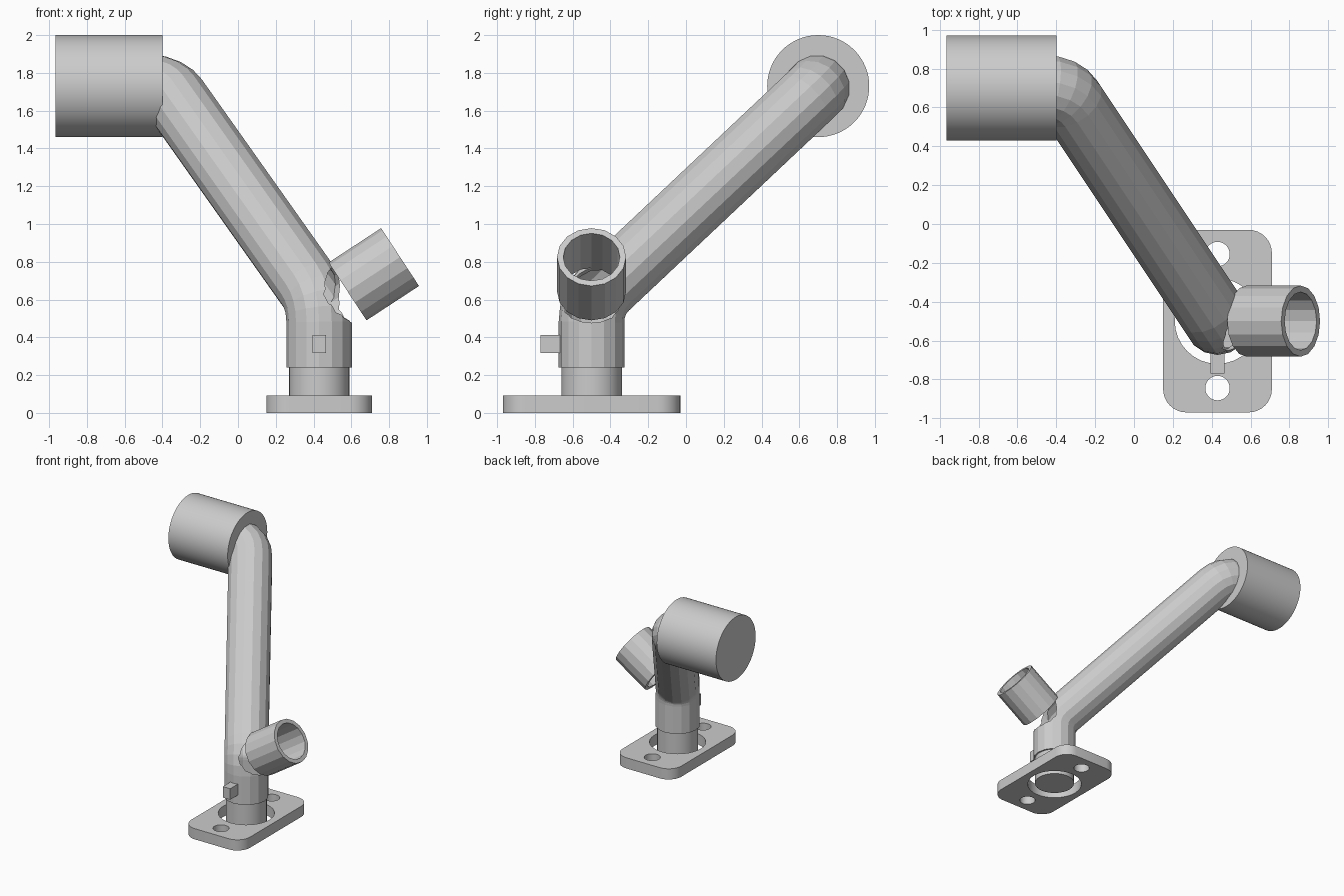
import bpy, bmesh, math
from mathutils import Vector

if "Cube" in bpy.data.objects:
    bpy.data.objects.remove(bpy.data.objects["Cube"])

CX, CY = 0.43, -0.5  # vertical axis of the base


def make_object(name, bm):
    bmesh.ops.recalc_face_normals(bm, faces=bm.faces)
    mesh = bpy.data.meshes.new(name)
    bm.to_mesh(mesh)
    bm.free()
    ob = bpy.data.objects.new(name, mesh)
    bpy.context.collection.objects.link(ob)
    return ob


def cylinder(name, a, b, r, sides):
    a, b = Vector(a), Vector(b)
    bpy.ops.mesh.primitive_cylinder_add(
        vertices=sides, radius=r, depth=(b - a).length, location=(a + b) / 2,
        rotation=(b - a).to_track_quat('Z', 'Y').to_euler())
    ob = bpy.context.object
    ob.name = name
    return ob


def smooth(ob):
    bpy.ops.object.select_all(action='DESELECT')
    ob.select_set(True)
    bpy.context.view_layer.objects.active = ob
    bpy.ops.object.shade_smooth_by_angle(angle=math.radians(30))


def cut(ob, cutter):
    mod = ob.modifiers.new("cut", 'BOOLEAN')
    mod.operation, mod.solver, mod.object = 'DIFFERENCE', 'EXACT', cutter
    bpy.context.view_layer.objects.active = ob
    bpy.ops.object.modifier_apply(modifier=mod.name)
    bpy.data.objects.remove(cutter)


def bend(start, corner, end, n=5):
    s, c, e = Vector(start), Vector(corner), Vector(end)
    return [s * (1 - t) ** 2 + c * 2 * t * (1 - t) + e * t * t
            for t in (i / (n - 1) for i in range(n))]


def hollow_pipe(name, path, outer, inner, sides):
    # sweep an outer and an inner ring along the path, then close the ends
    path = [Vector(p) for p in path]
    bm = bmesh.new()
    side = Vector((1, 0, 0))
    prev = None
    shells = ([], [])
    for i, p in enumerate(path):
        tan = (path[min(i + 1, len(path) - 1)] - path[max(i - 1, 0)]).normalized()
        if prev:
            side = prev.rotation_difference(tan) @ side
        side = (side - tan * side.dot(tan)).normalized()
        up = tan.cross(side)
        prev = tan
        for shell, r in zip(shells, (outer, inner)):
            shell.append([bm.verts.new(p + r * (side * math.cos(a) + up * math.sin(a)))
                          for a in (2 * math.pi * k / sides for k in range(sides))])
    loop = shells[0] + shells[1][::-1]
    for r0, r1 in zip(loop, loop[1:] + loop[:1]):
        for k in range(sides):
            j = (k + 1) % sides
            bm.faces.new((r0[k], r0[j], r1[j], r1[k]))
    return make_object(name, bm)


# Flange plate with rounded corners
bm = bmesh.new()
rad, hx, hy = 0.12, 0.28, 0.47
outline = []
for q, (sx, sy) in enumerate(((1, 1), (-1, 1), (-1, -1), (1, -1))):
    for i in range(9):
        a = math.pi / 2 * (q + i / 8)
        outline.append(bm.verts.new((CX + sx * (hx - rad) + rad * math.cos(a),
                                     CY + sy * (hy - rad) + rad * math.sin(a), 0)))
face = bm.faces.new(outline)
top = bmesh.ops.extrude_face_region(bm, geom=[face])
bmesh.ops.translate(bm, vec=(0, 0, 0.092),
                    verts=[v for v in top['geom'] if isinstance(v, bmesh.types.BMVert)])
plate = make_object("flange_plate", bm)
for dy, r in ((0, 0.22), (0.345, 0.063), (-0.345, 0.063)):
    cut(plate, cylinder("hole_cutter", (CX, CY + dy, -0.1), (CX, CY + dy, 0.2), r, 32))
smooth(plate)

# Collar standing in the flange opening
smooth(cylinder("base_collar", (CX, CY, 0.01), (CX, CY, 0.27), 0.16, 32))

# Main bent pipe
low, high = Vector((CX, CY, 0.59)), Vector((-0.37, 0.70, 1.72))
d = (high - low).normalized()
path = [(CX, CY, 0.24)]
path += bend(low - Vector((0, 0, 0.11)), low, low + d * 0.11)
path += bend(high - d * 0.11, high, high + Vector((-0.11, 0, 0.01)))
pipe = hollow_pipe("main_pipe", path, 0.174, 0.15, 16)

# Branch socket, with its bore opened into the main pipe
b0, b1 = Vector((0.58, CY, 0.643)), Vector((0.858, CY, 0.825))
axis = (b1 - b0).normalized()
cut(pipe, cylinder("bore_cutter", b0 - axis * 0.15, b1, 0.152, 16))
hollow_pipe("branch_socket", [b0, b1], 0.183, 0.15, 16)

# Large end drum
smooth(cylinder("end_drum", (-0.965, 0.70, 1.73), (-0.40, 0.70, 1.73), 0.27, 64))

# Small square lug on the front of the pipe
bpy.ops.mesh.primitive_cube_add(size=1, location=(CX, -0.70, 0.365))
lug = bpy.context.object
lug.name = "square_lug"
lug.scale = (0.07, 0.14, 0.095)
